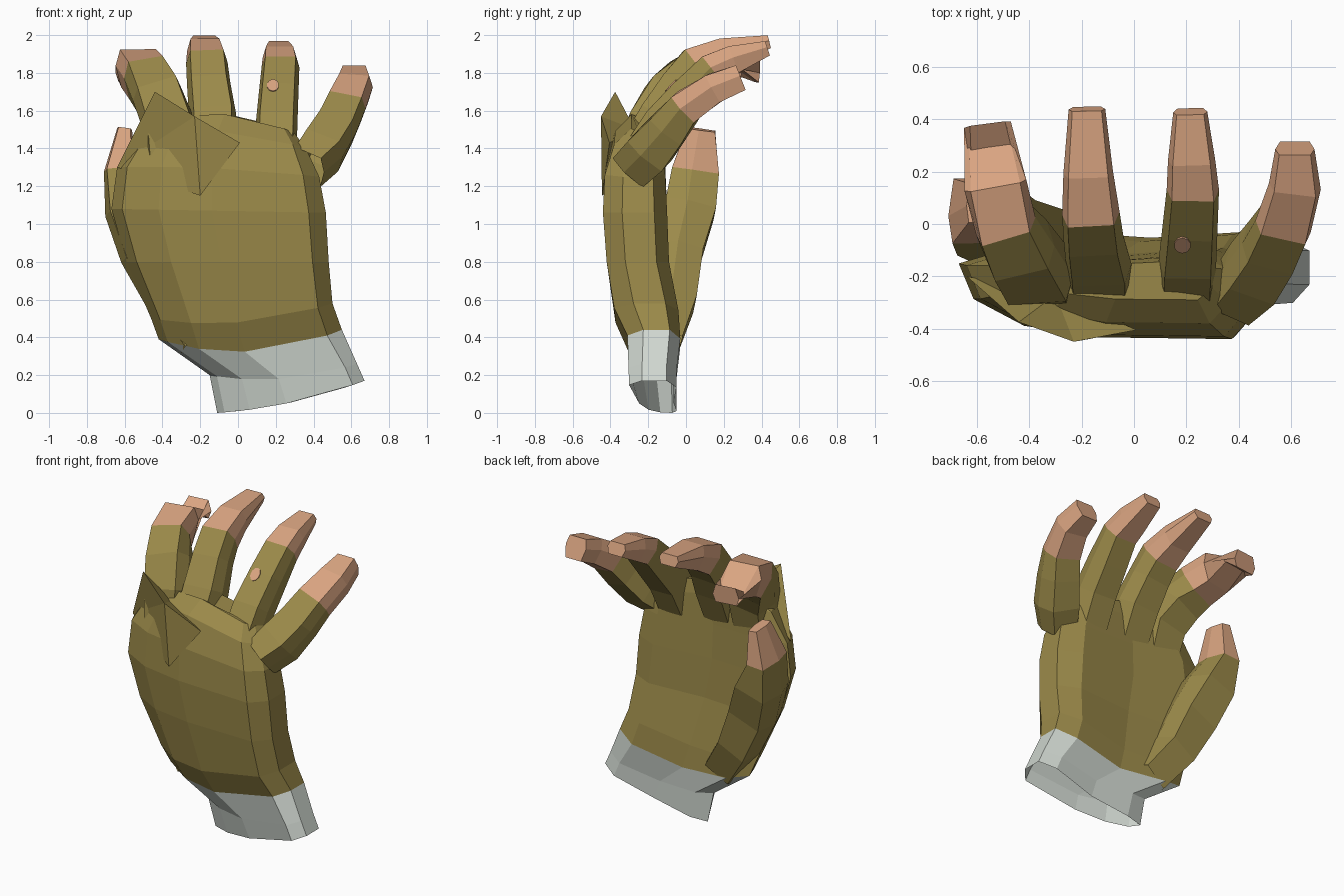
import bpy, bmesh
from mathutils import Vector

if "Cube" in bpy.data.objects:
    bpy.data.objects.remove(bpy.data.objects["Cube"])


def material(name, rgb):
    m = bpy.data.materials.new(name)
    m.diffuse_color = (*rgb, 1)
    m.use_nodes = True
    m.node_tree.nodes["Principled BSDF"].inputs["Base Color"].default_value = m.diffuse_color
    return m


OLIVE = material("olive glove", (0.33, 0.255, 0.068))
SKIN = material("bare skin", (0.70, 0.375, 0.22))
GREY = material("pale grey cuff", (0.63, 0.68, 0.63))


def finish(name, bm, mats):
    bmesh.ops.recalc_face_normals(bm, faces=bm.faces)
    me = bpy.data.meshes.new(name)
    bm.to_mesh(me)
    bm.free()
    for m in mats:
        me.materials.append(m)
    ob = bpy.data.objects.new(name, me)
    bpy.context.collection.objects.link(ob)
    return ob


def loft(name, rings, mats, split=99, cap_end=True):
    """Skin closed rings of points; bands from index `split` on use the second material."""
    bm = bmesh.new()
    loops = [[bm.verts.new(p) for p in r] for r in rings]
    n = len(rings[0])
    for k, (a, b) in enumerate(zip(loops, loops[1:])):
        for i in range(n):
            j = (i + 1) % n
            f = bm.faces.new((a[i], a[j], b[j], b[i]))
            f.material_index = int(k >= split)
    if cap_end:
        bm.faces.new(loops[-1]).material_index = int(split < 99)
    return finish(name, bm, mats)


# Hand body: rings of (left x, left z, right x, right z, front y, back y, sag, left front skew)
SECTION = [(0, .85), (.05, .45), (.22, .15), (.47, .02), (.92, 0), (1, .3),
           (1, .8), (.87, 1), (.5, .92), (.15, 1)]


def body_ring(xl, zl, xr, zr, yf, yb, sag, skew=0):
    return [(xl + (xr - xl) * u,
             yf + (yb - yf) * v + skew * (1 - u) * (1 - v),
             zl + (zr - zl) * u - sag * 4 * u * (1 - u)) for u, v in SECTION]


wrist = (-.42, .39, .55, .44, -.31, -.03, .09)
cuff = [(-.11, 0, .67, .17, -.31, -.05, .03, .11),
        (-.15, .2, .63, .26, -.31, -.05, .05, .07),
        wrist]
palm = [wrist,
        (-.46, .5, .50, .58, -.38, -.04, .06),
        (-.59, .8, .48, .8, -.42, -.09, 0),
        (-.67, 1.08, .465, 1.06, -.44, -.10, 0),
        (-.64, 1.3, .43, 1.25, -.43, -.11, -.02),
        (-.52, 1.48, .36, 1.40, -.38, -.12, -.05),
        (-.4, 1.54, .3, 1.48, -.29, -.14, -.07)]
# The cuff is open below
loft("cuff", [body_ring(*r) for r in cuff], [GREY], cap_end=False)
loft("palm", [body_ring(*r) for r in palm], [OLIVE])

# Fingers and thumb: path of (x, y, z, half width, half thickness)
TUBE = [(1, .15), (.8, 1), (-.8, 1), (-1, .15), (-.75, -1), (.75, -1)]


def finger(name, path, split=3):
    pts = [Vector(p[:3]) for p in path]
    rings = []
    for i, p in enumerate(path):
        t = (pts[min(i + 1, len(pts) - 1)] - pts[max(i - 1, 0)]).normalized()
        side = (Vector((1, 0, 0)) - t * t.x).normalized()
        up = side.cross(t)
        if up.y > 0:
            up = -up
        rings.append([pts[i] + side * u * p[3] + up * v * p[4] for u, v in TUBE])
    loft(name, rings, [OLIVE, SKIN], split)


finger("index_finger", [(-.36, -.23, 1.33, .13, .10), (-.37, -.19, 1.53, .14, .12),
                        (-.43, -.10, 1.68, .135, .12), (-.49, 0, 1.775, .12, .115),
                        (-.53, .15, 1.825, .12, .10), (-.56, .38, 1.81, .09, .06)])
finger("middle_finger", [(-.13, -.25, 1.36, .12, .12), (-.135, -.14, 1.57, .125, .11),
                         (-.155, -.04, 1.73, .115, .10), (-.165, .05, 1.84, .11, .10),
                         (-.175, .2, 1.905, .095, .08), (-.18, .44, 1.965, .07, .035)])
finger("ring_finger", [(.2, -.22, 1.36, .11, .12), (.205, -.12, 1.53, .11, .11),
                       (.215, .01, 1.68, .105, .10), (.225, .14, 1.82, .10, .085),
                       (.22, .25, 1.87, .09, .075), (.215, .43, 1.93, .065, .04)])
finger("little_finger", [(.37, -.28, 1.30, .10, .11), (.45, -.19, 1.39, .12, .12),
                         (.52, -.09, 1.51, .115, .105), (.57, 0, 1.62, .11, .09),
                         (.615, .15, 1.72, .10, .08), (.615, .29, 1.775, .075, .07)])
finger("thumb", [(-.20, -.13, .38, .12, .10), (-.36, -.07, .6, .13, .12),
                 (-.48, -.035, .85, .15, .12), (-.57, .02, 1.08, .14, .135),
                 (-.63, .05, 1.28, .08, .125), (-.60, .08, 1.5, .04, .075)], 4)

# Raised torn fold over the knuckles
bm = bmesh.new()
E, A, B, C, D, F = [bm.verts.new(p) for p in (
    (-.64, -.20, 1.30), (-.44, -.375, 1.70), (-.23, -.45, 1.57),
    (-.20, -.445, 1.15), (.01, -.405, 1.43), (-.30, -.27, 1.50))]
for f in ((E, B, A), (E, C, B), (C, D, B), (B, D, F), (A, B, F), (E, A, F), (E, F, C), (C, F, D)):
    bm.faces.new(f)
finish("knuckle_fold", bm, [OLIVE])

# Small round hole in the ring finger showing skin
bm = bmesh.new()
bmesh.ops.create_cone(bm, cap_ends=True, segments=10, radius1=.032, radius2=.032, depth=.008)
spot = finish("finger_hole", bm, [SKIN])
spot.rotation_euler = Vector((0, -.726, .687)).to_track_quat('Z', 'Y').to_euler()
spot.scale.y = 1.35
spot.location = (.185, -.08, 1.733)
